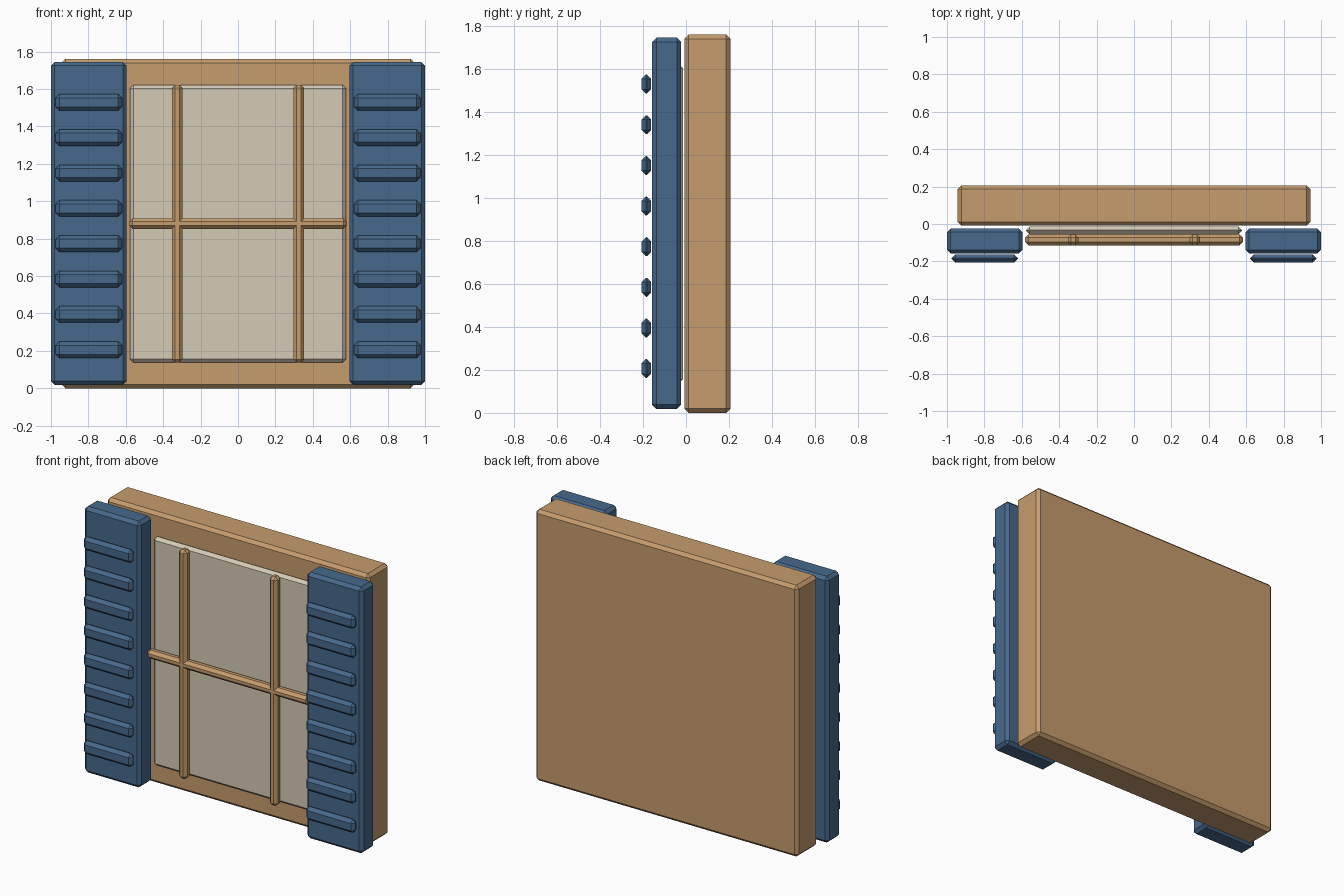
import bpy

if "Cube" in bpy.data.objects:
    bpy.data.objects.remove(bpy.data.objects["Cube"])


def material(name, rgb):
    # sRGB 0-255 to linear
    m = bpy.data.materials.new(name)
    lin = [((c / 255 + 0.055) / 1.055) ** 2.4 for c in rgb]
    m.diffuse_color = (*lin, 1)
    m.use_nodes = True
    m.node_tree.nodes["Principled BSDF"].inputs["Base Color"].default_value = m.diffuse_color
    return m


wood = material("tan_wood", (198, 156, 109))
blue = material("shutter_blue", (71, 105, 140))
pane = material("cream_pane", (213, 203, 182))


def box(name, x, y, z, mat, bevel=0.02):
    """Chamfered box from (min, max) ranges."""
    bpy.ops.mesh.primitive_cube_add(
        size=1, location=[(r[0] + r[1]) / 2 for r in (x, y, z)])
    ob = bpy.context.object
    ob.name = name
    ob.scale = [r[1] - r[0] for r in (x, y, z)]
    bpy.ops.object.transform_apply(location=False, rotation=False, scale=True)
    mod = ob.modifiers.new("chamfer", 'BEVEL')
    mod.width = bevel
    mod.segments = 1
    ob.data.materials.append(mat)
    return ob


# Backing frame and window pane
box("frame", (-0.943, 0.943), (-0.008, 0.207), (0, 1.76), wood)
box("pane", (-0.577, 0.577), (-0.055, -0.014), (0.137, 1.623), pane, 0.019)

# Glazing bars
bar_y = (-0.115, -0.055)
box("horizontal_bar", (-0.582, 0.582), bar_y, (0.853, 0.909), wood, 0.018)
for side in (-1, 1):
    cx = side * 0.325
    box("vertical_bar", (cx - 0.029, cx + 0.029), bar_y, (0.137, 1.623),
        wood, 0.018)

# Shutters with raised slats
for side in (-1, 1):
    cx = side * 0.798
    box("shutter", (cx - 0.202, cx + 0.202), (-0.158, -0.023),
        (0.018, 1.745), blue)
    for i in range(8):
        cz = 0.206 + i * 0.189
        box("shutter_slat", (cx - 0.177, cx + 0.177), (-0.207, -0.162),
            (cz - 0.044, cz + 0.044), blue)
